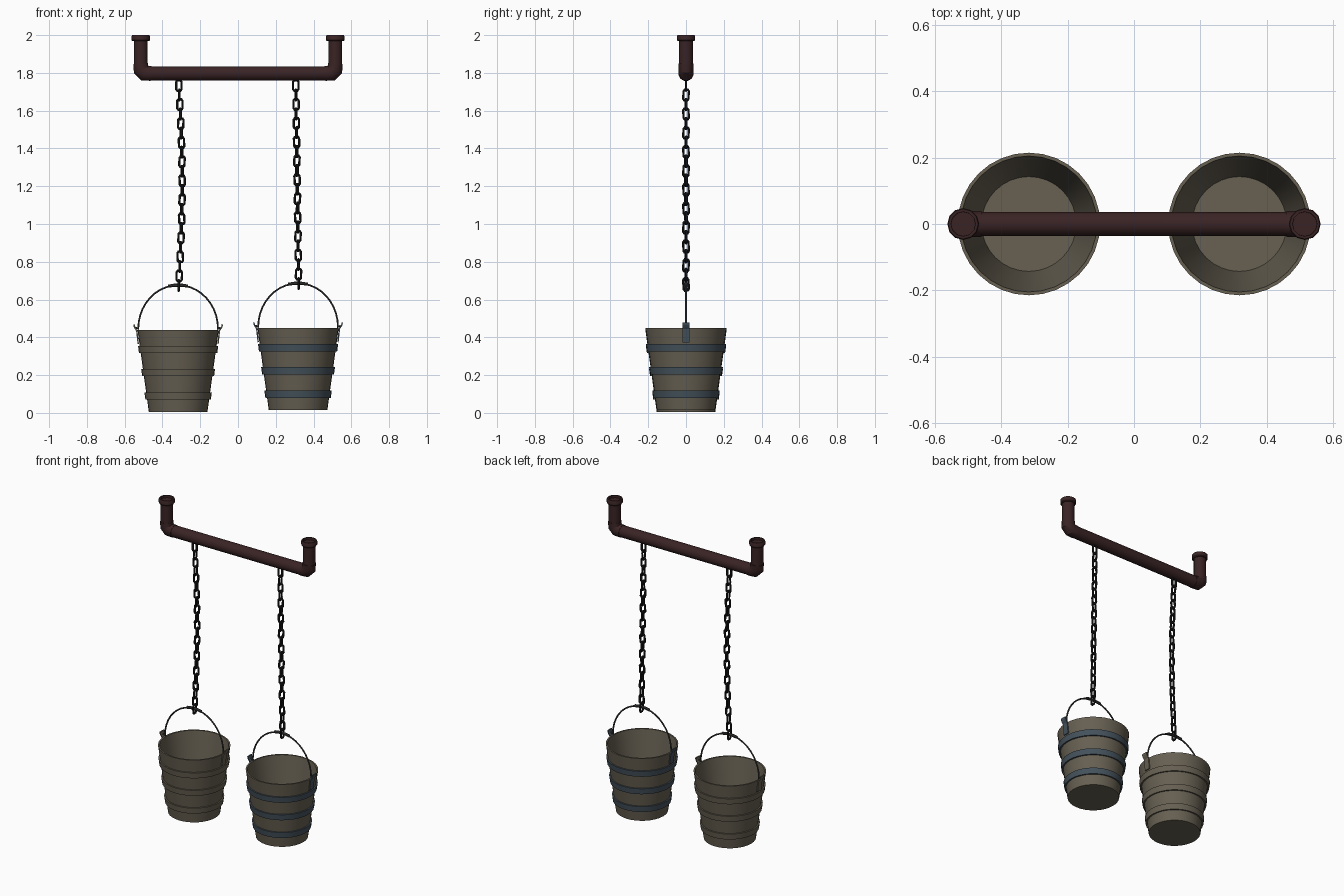
import bpy, bmesh, math
from mathutils import Vector, Matrix

if "Cube" in bpy.data.objects:
    bpy.data.objects.remove(bpy.data.objects["Cube"])


def material(name, rgb):
    m = bpy.data.materials.new(name)
    m.diffuse_color = (*rgb, 1)
    m.use_nodes = True
    m.node_tree.nodes["Principled BSDF"].inputs["Base Color"].default_value = m.diffuse_color
    return m


WOOD = material("weathered_wood", (0.135, 0.117, 0.085))
BLUE = material("blue_steel", (0.058, 0.083, 0.105))
RUST = material("dark_red_pipe", (0.042, 0.017, 0.018))
IRON = material("black_chain", (0.012, 0.012, 0.013))
WIRE = material("grey_wire", (0.045, 0.047, 0.043))


def finish(bm, name, mat, smooth=True):
    bmesh.ops.recalc_face_normals(bm, faces=bm.faces)
    me = bpy.data.meshes.new(name)
    bm.to_mesh(me)
    bm.free()
    me.materials.append(mat)
    ob = bpy.data.objects.new(name, me)
    bpy.context.collection.objects.link(ob)
    if smooth:
        bpy.ops.object.select_all(action='DESELECT')
        ob.select_set(True)
        bpy.context.view_layer.objects.active = ob
        bpy.ops.object.shade_smooth_by_angle(angle=math.radians(35))
    return ob


def sweep(bm, path, rn, ry, sides, closed=False, mat=Matrix()):
    """Mitred tube along an (x, z) path; rn in the plane, ry across it."""
    pts = [Vector(p) for p in path]
    n = len(pts)
    rings = []
    for i, p in enumerate(pts):
        a = pts[i - 1] if i or closed else None
        b = pts[(i + 1) % n] if i < n - 1 or closed else None
        d1 = (p - a).normalized() if a else (b - p).normalized()
        d2 = (b - p).normalized() if b else d1
        t = (d1 + d2).normalized()
        nrm = Vector((-t.y, t.x)) / max(t.dot(d1), 0.5)
        ring = []
        for k in range(sides):
            ang = 2 * math.pi * (k + 0.5) / sides
            q = p + nrm * rn * math.cos(ang)
            ring.append(bm.verts.new(mat @ Vector((q.x, ry * math.sin(ang), q.y))))
        rings.append(ring)
    for i in range(n if closed else n - 1):
        r, s = rings[i], rings[(i + 1) % n]
        for k in range(sides):
            j = (k + 1) % sides
            bm.faces.new((r[k], r[j], s[j], s[k]))
    if not closed:
        bm.faces.new(rings[0])
        bm.faces.new(rings[-1])


def lathe(bm, profile, sides, origin, closed=False):
    """Spin an (r, z) profile about a vertical axis."""
    vs = [bm.verts.new((r, 0, z)) for r, z in profile]
    pairs = list(zip(vs, vs[1:])) + ([(vs[-1], vs[0])] if closed else [])
    es = [bm.edges.new(p) for p in pairs]
    bmesh.ops.spin(bm, geom=vs + es, cent=(0, 0, 0), axis=(0, 0, 1),
                   angle=2 * math.pi, steps=sides, use_merge=True)
    bmesh.ops.remove_doubles(bm, verts=bm.verts, dist=1e-5)
    bmesh.ops.translate(bm, verts=bm.verts, vec=origin)


# Overhead pipe with two upturned ends
half = [(0.46, 1.797), (0.495, 1.799), (0.513, 1.817), (0.515, 1.85), (0.515, 1.985)]
bm = bmesh.new()
sweep(bm, [(-x, z) for x, z in reversed(half)] + half, 0.038, 0.038, 12)
finish(bm, "hanging_pipe", RUST)

# Elbow sleeves and open collars on the pipe ends
for s, side in ((-1, "left"), (1, "right")):
    bm = bmesh.new()
    sweep(bm, [(s * x, z) for x, z in half[:4]], 0.0405, 0.0405, 12)
    finish(bm, side + "_pipe_elbow", RUST)
    bm = bmesh.new()
    lathe(bm, [(0.036, 1.968), (0.044, 1.968), (0.048, 1.973), (0.048, 1.995),
               (0.045, 2.0), (0.037, 2.0)], 12, (s * 0.515, 0, 0), True)
    finish(bm, side + "_pipe_collar", RUST)

LINK = [(0.014, 0.02), (0.008, 0.028), (-0.008, 0.028), (-0.014, 0.02),
        (-0.014, -0.02), (-0.008, -0.028), (0.008, -0.028), (0.014, -0.02)]


def wall(z):
    return 0.155 + 0.06 * z / 0.435


def hanging_bucket(side, cx, z0, band_mat, x_top, sway):
    # Chain: links alternately turned, swaying slightly
    bm = bmesh.new()
    count = 22
    for i in range(count):
        t = i / (count - 1)
        z = 1.733 + (0.671 + z0 - 1.733) * t
        x = x_top + (cx + 0.003 - x_top) * t + sway * math.sin(math.pi * t)
        turn = (i % 2) * math.pi / 2 + 0.25 * math.sin(math.pi * t)
        m = (Matrix.Translation((x, 0, z)) @ Matrix.Rotation(turn, 4, 'Z')
             @ Matrix.Rotation(0.06 * math.sin(i * 1.7), 4, 'Y'))
        sweep(bm, LINK, 0.0065, 0.0065, 6, True, m)
    finish(bm, side + "_chain", IRON)

    # Hollow tapered bucket
    o = (cx, 0, z0)
    bm = bmesh.new()
    lathe(bm, [(0, 0), (0.155, 0), (0.215, 0.435), (0.205, 0.435),
               (0.143, 0.025), (0, 0.025)], 32, o)
    finish(bm, side + "_bucket", WOOD)

    # Three hoops round the wall
    for i, zb in enumerate((0.066, 0.19, 0.312)):
        a, b = zb, zb + 0.038
        bm = bmesh.new()
        lathe(bm, [(wall(a) - 0.003, a), (wall(a) + 0.009, a),
                   (wall(b) + 0.009, b), (wall(b) - 0.003, b)], 32, o, True)
        finish(bm, f"{side}_bucket_hoop_{i + 1}", band_mat)

    # Ears that curl outward at the rim
    m = Matrix.Translation(o)
    ear = [(0.211, 0.36), (0.219, 0.432), (0.226, 0.442), (0.232, 0.453), (0.234, 0.465)]
    for s, end in ((-1, "left"), (1, "right")):
        bm = bmesh.new()
        sweep(bm, [(s * x, z) for x, z in ear], 0.005, 0.028, 4, False, m)
        finish(bm, f"{side}_bucket_{end}_ear", band_mat, False)

    # Arched wire handle and its grip
    bm = bmesh.new()
    arc = [(0.211 * math.cos(math.pi * k / 20), 0.442 + 0.23 * math.sin(math.pi * k / 20))
           for k in range(21)]
    sweep(bm, [(0.226, 0.448)] + arc + [(-0.226, 0.448)], 0.005, 0.005, 8, False, m)
    finish(bm, side + "_handle", WIRE)
    bm = bmesh.new()
    sweep(bm, [(-0.052, 0.667), (-0.02, 0.672), (0.02, 0.672), (0.052, 0.667)],
          0.009, 0.009, 8, False, m)
    finish(bm, side + "_handle_grip", WIRE)


hanging_bucket("left", -0.317, 0.004, WOOD, -0.313, 0.018)
hanging_bucket("right", 0.318, 0.014, BLUE, 0.306, 0.0)
